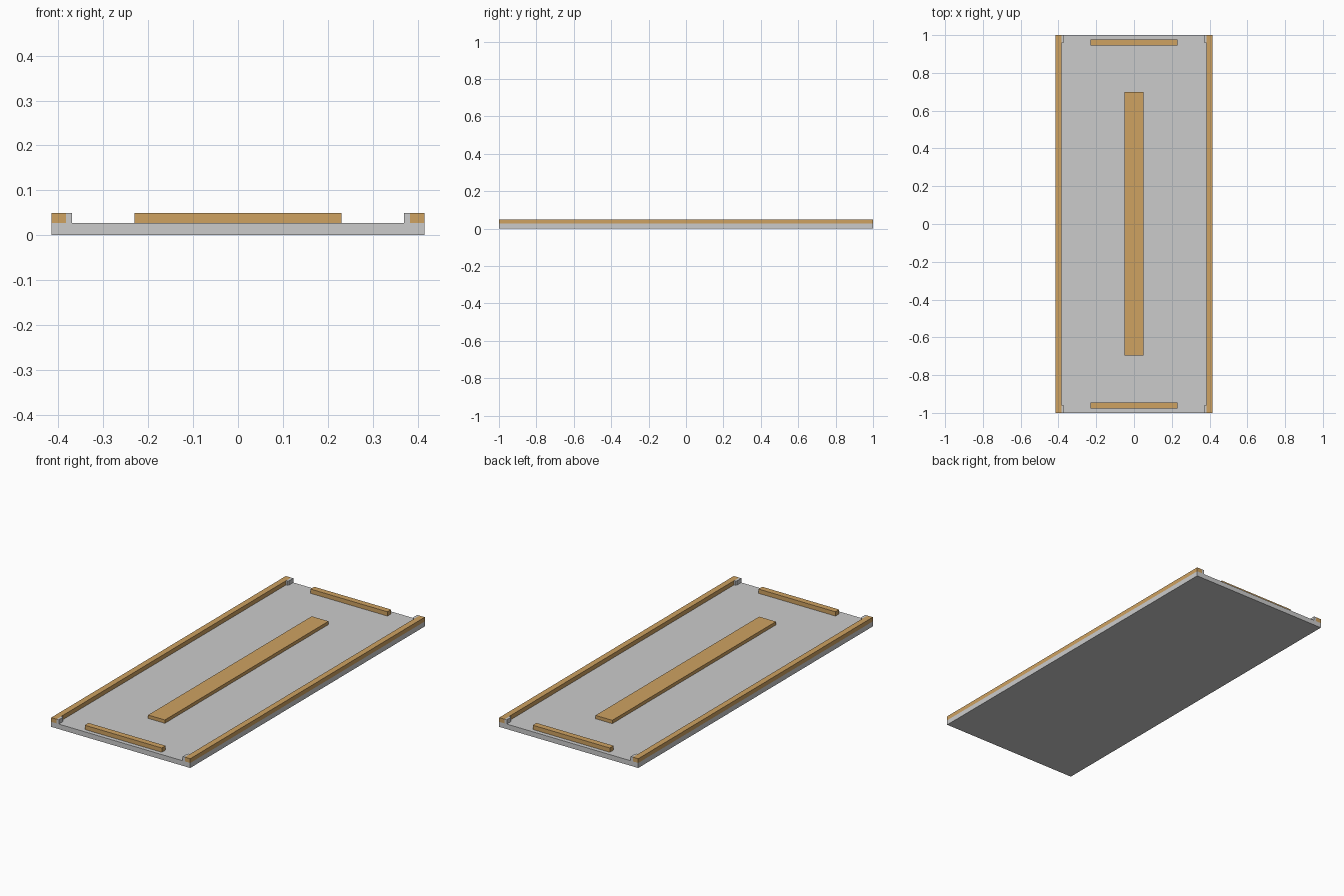
import bpy, bmesh

if "Cube" in bpy.data.objects:
    bpy.data.objects.remove(bpy.data.objects["Cube"])

wood = bpy.data.materials.new("wood")
wood.diffuse_color = (0.62, 0.36, 0.12, 1)
wood.use_nodes = True
wood.node_tree.nodes["Principled BSDF"].inputs["Base Color"].default_value = wood.diffuse_color
BASE, TOP = 0.027, 0.05


def prism(name, outline, z0, z1, mat=None):
    bm = bmesh.new()
    face = bm.faces.new([bm.verts.new((x, y, z0)) for x, y in outline])
    up = bmesh.ops.extrude_face_region(bm, geom=[face])["geom"]
    bmesh.ops.translate(bm, vec=(0, 0, z1 - z0),
                        verts=[v for v in up if isinstance(v, bmesh.types.BMVert)])
    bmesh.ops.recalc_face_normals(bm, faces=bm.faces)
    me = bpy.data.meshes.new(name)
    bm.to_mesh(me)
    bm.free()
    ob = bpy.data.objects.new(name, me)
    bpy.context.collection.objects.link(ob)
    if mat:
        me.materials.append(mat)
    return ob


def rect(x0, x1, y0, y1):
    return [(x0, y0), (x1, y0), (x1, y1), (x0, y1)]


# Base slab and raised centre plank
prism("base_panel", rect(-0.415, 0.415, -1, 1), 0, BASE)
prism("centre_plank", rect(-0.05, 0.05, -0.695, 0.7), BASE, 0.045, wood)

for s in (-1, 1):
    # Long side rails and short end battens
    prism("side_rail", rect(s * 0.383, s * 0.415, -1, 1), BASE, TOP, wood)
    y = s * 0.962
    prism("end_batten", rect(-0.23, 0.23, y - 0.016, y + 0.016), BASE, TOP, wood)
    # Small chamfered stops inside each rail end
    for t in (-1, 1):
        stop = [(0.383, 1), (0.37, 1), (0.37, 0.963), (0.374, 0.958), (0.383, 0.958)]
        prism("corner_stop", [(s * x, t * y) for x, y in stop], BASE, TOP)
